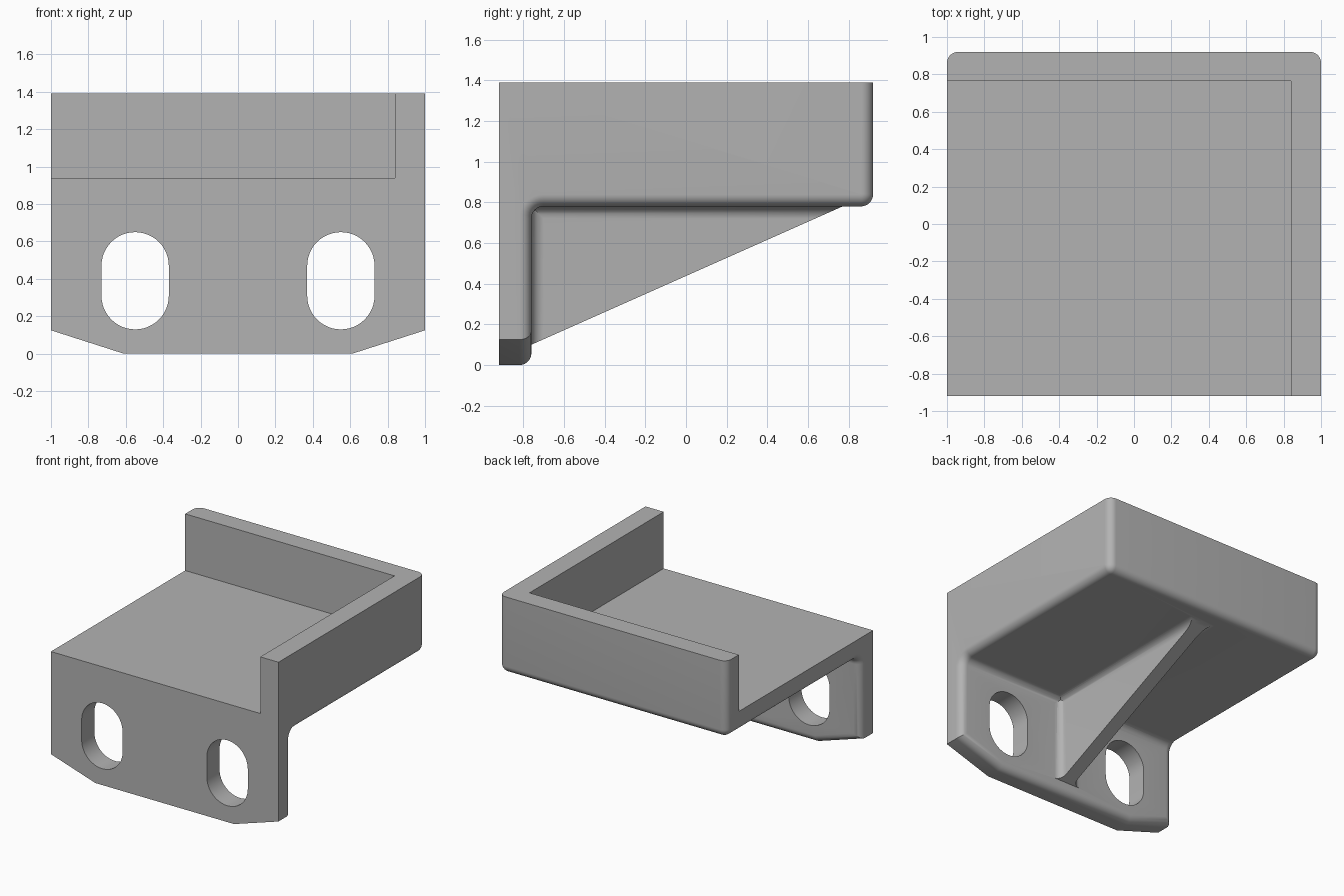
import bpy, bmesh, math
from mathutils import Vector

if "Cube" in bpy.data.objects:
    bpy.data.objects.remove(bpy.data.objects["Cube"], do_unlink=True)

W, Y, TOP = 1.0, 0.92, 1.39        # half width, half depth, height
PLATE, UNDER, FLOOR = -0.76, 0.78, 0.94
R = 0.06                           # rounding radius

grey = bpy.data.materials.new("plain grey")
grey.use_nodes = True
grey.diffuse_color = (0.45, 0.45, 0.45, 1)
grey.node_tree.nodes["Principled BSDF"].inputs["Base Color"].default_value = grey.diffuse_color


def prism(bm, points, start, end):
    """Extrude a closed loop of points lying at 'start' by end - start."""
    face = bm.faces.new([bm.verts.new(Vector(p) + Vector(start)) for p in points])
    out = bmesh.ops.extrude_face_region(bm, geom=[face])
    moved = [v for v in out["geom"] if isinstance(v, bmesh.types.BMVert)]
    bmesh.ops.translate(bm, verts=moved, vec=Vector(end) - Vector(start))
    bmesh.ops.recalc_face_normals(bm, faces=bm.faces)


def cut(bm, point, normal):
    """Remove everything on the normal's side and close the opening."""
    bmesh.ops.bisect_plane(bm, geom=bm.verts[:] + bm.edges[:] + bm.faces[:],
                           plane_co=point, plane_no=normal, clear_outer=True)
    bmesh.ops.holes_fill(bm, edges=[e for e in bm.edges if e.is_boundary], sides=0)
    bmesh.ops.recalc_face_normals(bm, faces=bm.faces)


def round_edges(bm, edges, radius):
    bmesh.ops.bevel(bm, geom=edges, offset=radius, offset_type='OFFSET', segments=8,
                    profile=0.5, affect='EDGES', clamp_overlap=False)


def make(name, bm):
    mesh = bpy.data.meshes.new(name)
    bm.to_mesh(mesh)
    bm.free()
    obj = bpy.data.objects.new(name, mesh)
    bpy.context.collection.objects.link(obj)
    mesh.materials.append(grey)
    return obj


def combine(target, tool, operation):
    mod = target.modifiers.new("join", 'BOOLEAN')
    mod.operation, mod.solver, mod.object = operation, 'EXACT', tool
    bpy.context.view_layer.objects.active = target
    bpy.ops.object.modifier_apply(modifier=mod.name)
    bpy.data.objects.remove(tool, do_unlink=True)


# Bracket body: side profile drawn across the width
bm = bmesh.new()
side = [(-Y, 0), (PLATE, 0), (PLATE, UNDER), (Y, UNDER), (Y, TOP), (-Y, TOP)]
prism(bm, [(0, y, z) for y, z in side], (-W, 0, 0), (W, 0, 0))
# Slanted lower corners of the mounting plate
for s in (-1, 1):
    cut(bm, (s * 0.61, 0, 0), (s * 0.125, 0, -0.39))


# Inner corner and back lower edge, then the whole outline behind the plate
def across(e):
    a, b = e.verts[0].co, e.verts[1].co
    return abs(a.x - b.x) > 1.9 and all(abs(v.z - UNDER) < 0.01 and v.y > -0.8 for v in (a, b))


def outline(e):
    a, b = e.verts[0].co, e.verts[1].co
    on_side = abs(a.x) > 0.999 and abs(a.x - b.x) < 0.001
    return min(a.y, b.y) > -0.8 and (on_side or max(a.z, b.z) < 0.2)


round_edges(bm, [e for e in bm.edges if across(e)], R)
round_edges(bm, [e for e in bm.edges if outline(e)], R - 0.001)
body = make("bracket", bm)

# Tray recess, open to the front and one side
bm = bmesh.new()
prism(bm, [(-1.2, -1.2, 0), (0.84, -1.2, 0), (0.84, 0.765, 0), (-1.2, 0.765, 0)],
      (0, 0, FLOOR), (0, 0, 1.6))
combine(body, make("recess_cutter", bm), 'DIFFERENCE')

# Mounting slots
for s in (-1, 1):
    bm = bmesh.new()
    loop = []
    for half in (0, 1):
        for i in range(25):
            a = math.pi * (half + i / 24)
            loop.append((s * 0.55 + 0.18 * math.cos(a), 0,
                         0.39 + (0.08, -0.08)[half] + 0.18 * math.sin(a)))
    prism(bm, loop, (0, -1.1, 0), (0, -0.6, 0))
    combine(body, make("slot_cutter", bm), 'DIFFERENCE')

# Central rib with flared roots against the plate and the shelf
HALF = 0.055
arc = [(HALF + R - R * math.sin(t), R - R * math.cos(t))
       for t in (math.pi / 2 * i / 8 for i in range(9))]
flare = [(HALF + R, -0.07)] + arc
flare += [(-x, d) for x, d in reversed(flare)]
web = [(-0.83, 0), (0.9, 0), (0.9, 0.83), (-0.83, 0.83)]
pieces = [
    ([(0, y, z) for y, z in web], (-HALF, 0, 0), (HALF, 0, 0)),
    ([(x, PLATE + d, 0) for x, d in flare], (0, 0, 0), (0, 0, 0.84)),
    ([(x, 0, UNDER - d) for x, d in flare], (0, -0.84, 0), (0, 0.88, 0)),
]
for points, start, end in pieces:
    bm = bmesh.new()
    prism(bm, points, start, end)
    cut(bm, (0, PLATE, 0.10), (0, 0.68, -1.53))
    combine(body, make("rib", bm), 'UNION')

# Smooth roundings, crisp corners
bpy.ops.object.select_all(action='DESELECT')
body.select_set(True)
bpy.context.view_layer.objects.active = body
bpy.ops.object.shade_smooth_by_angle(angle=math.radians(30))
